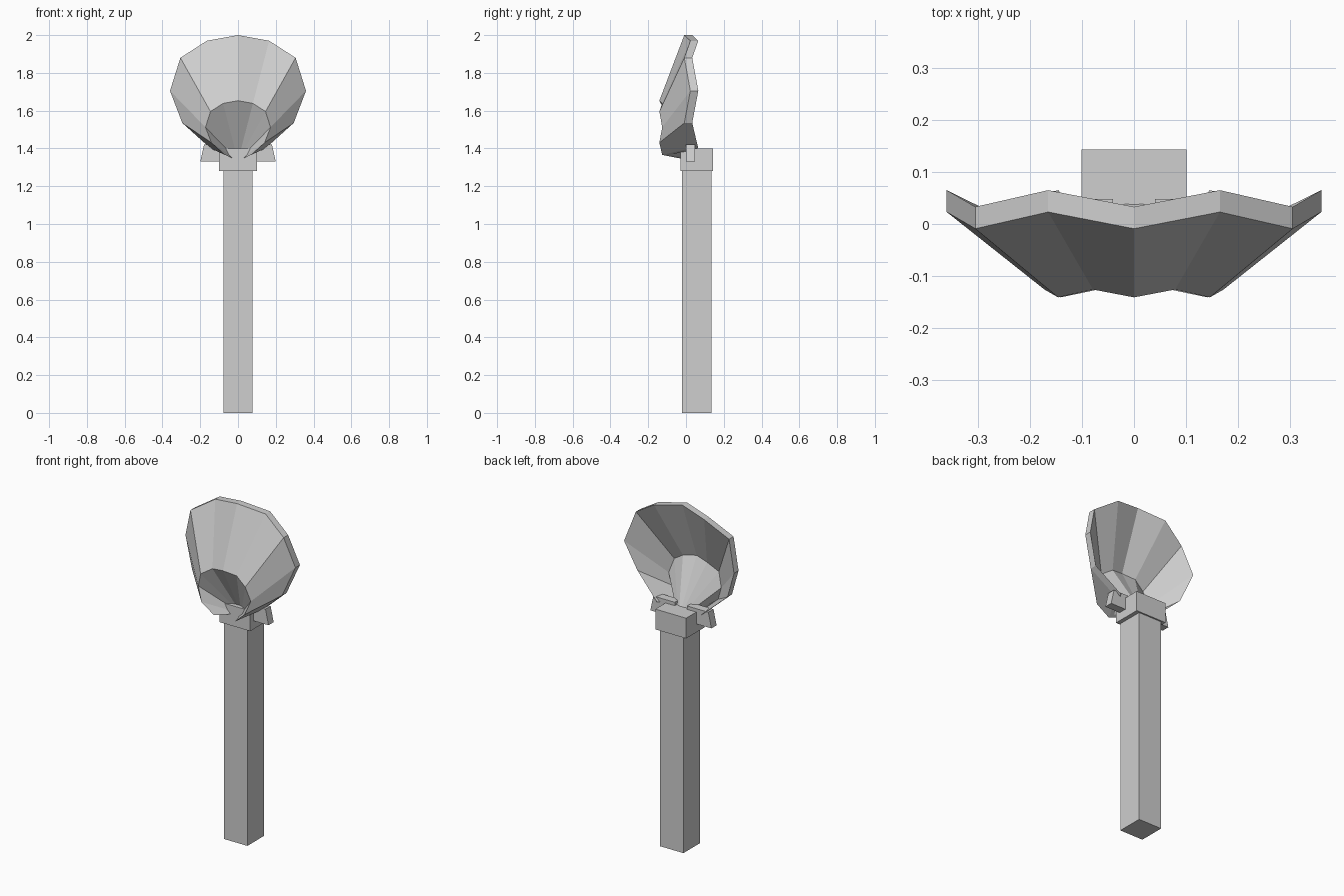
import bpy, bmesh

if "Cube" in bpy.data.objects:
    bpy.data.objects.remove(bpy.data.objects["Cube"])

grey = bpy.data.materials.new("light_grey")
grey.diffuse_color = (0.62, 0.62, 0.62, 1)
grey.use_nodes = True
grey.node_tree.nodes["Principled BSDF"].inputs["Base Color"].default_value = grey.diffuse_color


def finish(name, bm):
    bmesh.ops.recalc_face_normals(bm, faces=bm.faces)
    me = bpy.data.meshes.new(name)
    bm.to_mesh(me)
    bm.free()
    me.materials.append(grey)
    ob = bpy.data.objects.new(name, me)
    bpy.context.collection.objects.link(ob)
    return ob


def extrude_y(name, outline, y0, y1):
    """Closed x-z outline extruded from y0 to y1."""
    bm = bmesh.new()
    a = [bm.verts.new((x, y0, z)) for x, z in outline]
    b = [bm.verts.new((x, y1, z)) for x, z in outline]
    bm.faces.new(a)
    bm.faces.new(b[::-1])
    n = len(a)
    for i in range(n):
        j = (i + 1) % n
        bm.faces.new((a[i], b[i], b[j], a[j]))
    return finish(name, bm)


def box(name, hx, y0, y1, z0, z1):
    return extrude_y(name, [(-hx, z0), (hx, z0), (hx, z1), (-hx, z1)], y0, y1)


# square post and its cap
box("post", 0.077, -0.022, 0.134, 0.0, 1.29)
box("post_cap", 0.101, -0.03, 0.143, 1.28, 1.40)

# small ears at the hinge of the shell
for side, name in ((-1, "left_ear"), (1, "right_ear")):
    pts = [(0.04, 1.33), (0.2, 1.33), (0.18, 1.42), (0.04, 1.42)]
    extrude_y(name, [(side * x, z) for x, z in pts], 0.0, 0.048)

# fan shell: apex, forward mid ring and pleated rim, in two layers
half = [(0, 2.0), (0.165, 1.97), (0.305, 1.88), (0.36, 1.705),
        (0.295, 1.535), (0.145, 1.40)]
rim = [(-x, z, i) for i, (x, z) in enumerate(half)][:0:-1]
rim += [(x, z, i) for i, (x, z) in enumerate(half)]
APEX_Z, MID, THICK = 1.335, 0.478, 0.042

bm = bmesh.new()
layers = []
for dy in (0, THICK):
    apex = bm.verts.new((0, 0.03 + dy, APEX_Z))
    mid = [bm.verts.new((x * MID, (-0.126 if i % 2 else -0.141) + dy,
                         APEX_Z + (z - APEX_Z) * MID)) for x, z, i in rim]
    out = [bm.verts.new((x, (0.023 if i % 2 else -0.009) + dy, z))
           for x, z, i in rim]
    for k in range(len(rim) - 1):
        bm.faces.new((apex, mid[k], mid[k + 1]))
        bm.faces.new((mid[k], out[k], out[k + 1], mid[k + 1]))
    layers.append([apex, mid[0]] + out + [mid[-1]])
# edge band joining both layers
f, b = layers
for k in range(len(f)):
    j = (k + 1) % len(f)
    bm.faces.new((f[k], f[j], b[j], b[k]))
finish("fan_shell", bm)
